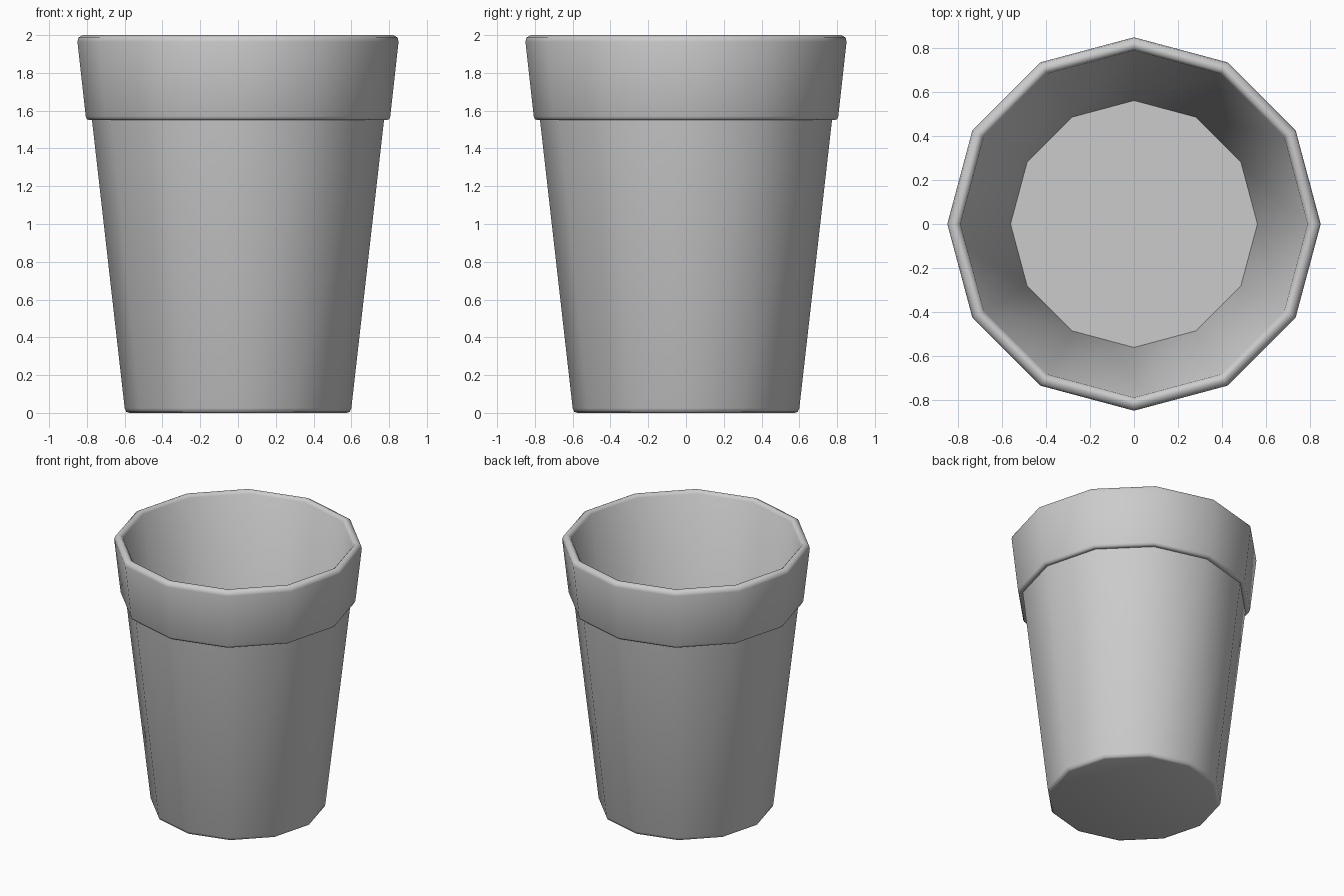
import bpy, bmesh, math

if "Cube" in bpy.data.objects:
    bpy.data.objects.remove(bpy.data.objects["Cube"])

SIDES = 12

# Closed wall profile (radius, height): base, outer wall, rim band, inner wall, floor
profile = [
    (0.575, 0.0), (0.592, 0.006), (0.6, 0.025),
    (0.773, 1.55), (0.787, 1.55), (0.8, 1.555), (0.806, 1.57),
    (0.85, 1.965), (0.845, 1.987), (0.822, 2.0),
    (0.805, 1.998), (0.79, 1.98), (0.562, 0.045),
]

bm = bmesh.new()
rings = []
for r, z in profile:
    rings.append([bm.verts.new((r * math.cos(2 * math.pi * i / SIDES),
                                r * math.sin(2 * math.pi * i / SIDES), z))
                  for i in range(SIDES)])

# Walls between successive rings
for a, b in zip(rings, rings[1:]):
    for i in range(SIDES):
        j = (i + 1) % SIDES
        bm.faces.new((a[i], a[j], b[j], b[i]))

# Underside and inner floor
bm.faces.new(rings[0][::-1])
bm.faces.new(rings[-1])

mesh = bpy.data.meshes.new("plant_pot")
bm.to_mesh(mesh)
bm.free()
pot = bpy.data.objects.new("plant_pot", mesh)
bpy.context.collection.objects.link(pot)

# Smooth sides, crisp floor and rim seam
bpy.context.view_layer.objects.active = pot
pot.select_set(True)
bpy.ops.object.shade_smooth_by_angle(angle=math.radians(60))
